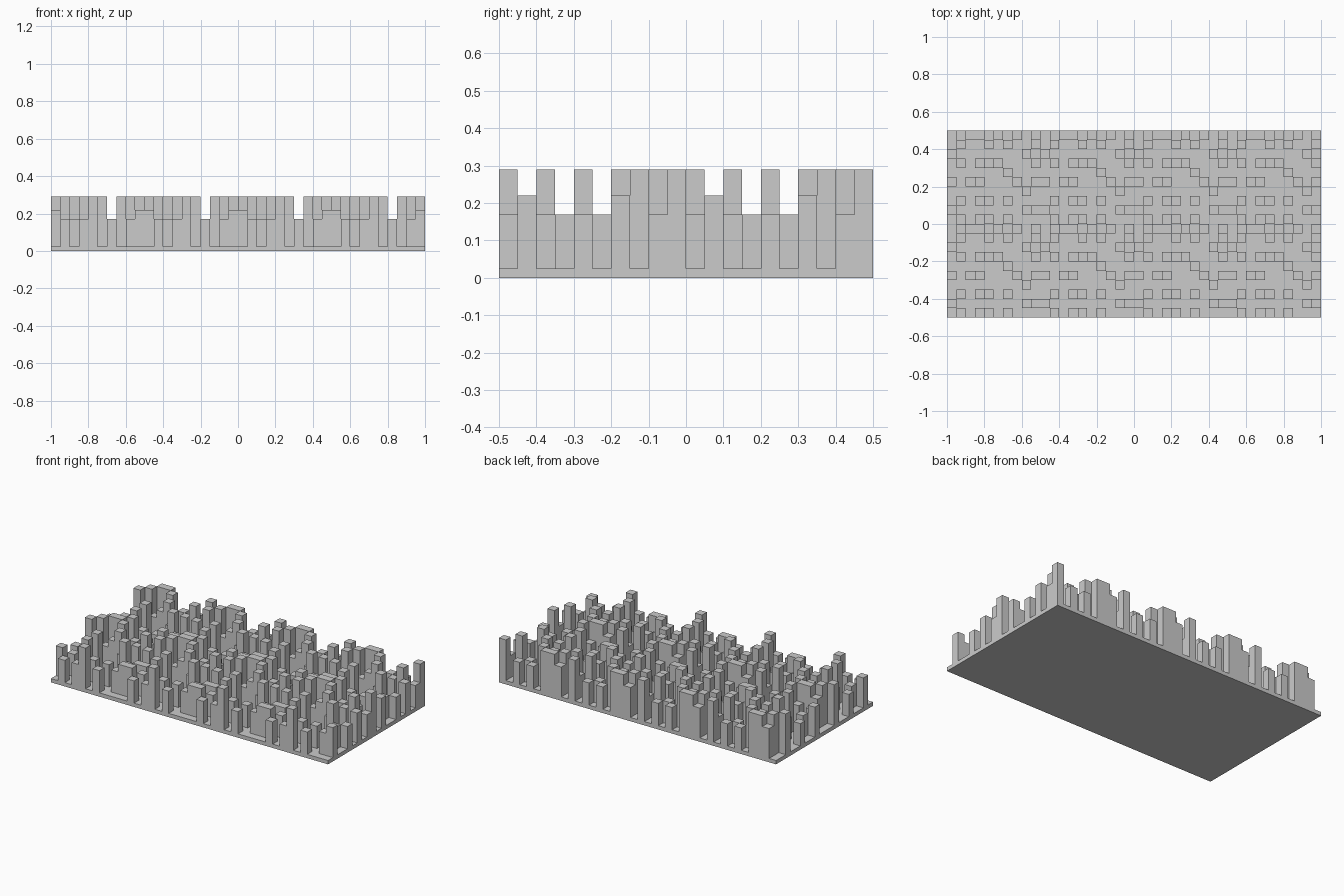
import bpy, bmesh

if "Cube" in bpy.data.objects:
    bpy.data.objects.remove(bpy.data.objects["Cube"])

CELL, NX, NY = 0.05, 40, 20
LEVELS = [0.025, 0.17, 0.22, 0.29]

# One 10 x 10 tile of tower heights, front row first
TILE = [
    "0101301000",
    "2000000012",
    "0103101000",
    "0000000010",
    "1013000301",
    "0000001000",
    "0101230002",
    "3000000030",
    "0300301001",
    "0233010103",
]


def height(i, j):
    if not (0 <= i < NX and 0 <= j < NY):
        return 0.0
    return LEVELS[int(TILE[j % 10][i % 10])]


def quad(bm, pts):
    bm.faces.new([bm.verts.new(p) for p in pts])


bm = bmesh.new()

# Flat tops of the plate and towers
for i in range(NX):
    for j in range(NY):
        x, y, h = i * CELL - 1, j * CELL - 0.5, height(i, j)
        quad(bm, [(x, y, h), (x + CELL, y, h),
                  (x + CELL, y + CELL, h), (x, y + CELL, h)])

# Upright walls wherever neighbouring heights differ
for i in range(NX + 1):
    for j in range(NY + 1):
        x, y = i * CELL - 1, j * CELL - 0.5
        a, b = height(i - 1, j), height(i, j)
        if a != b:
            quad(bm, [(x, y, b), (x, y, a), (x, y + CELL, a), (x, y + CELL, b)][::-1])
        a = height(i, j - 1)
        if a != b:
            quad(bm, [(x, y, b), (x, y, a), (x + CELL, y, a), (x + CELL, y, b)])

# Underside
quad(bm, [(-1, -0.5, 0), (-1, 0.5, 0), (1, 0.5, 0), (1, -0.5, 0)])
bmesh.ops.remove_doubles(bm, verts=bm.verts, dist=1e-4)
bmesh.ops.recalc_face_normals(bm, faces=bm.faces)

mesh = bpy.data.meshes.new("towers_on_plate")
bm.to_mesh(mesh)
bm.free()
obj = bpy.data.objects.new("towers_on_plate", mesh)
bpy.context.collection.objects.link(obj)
